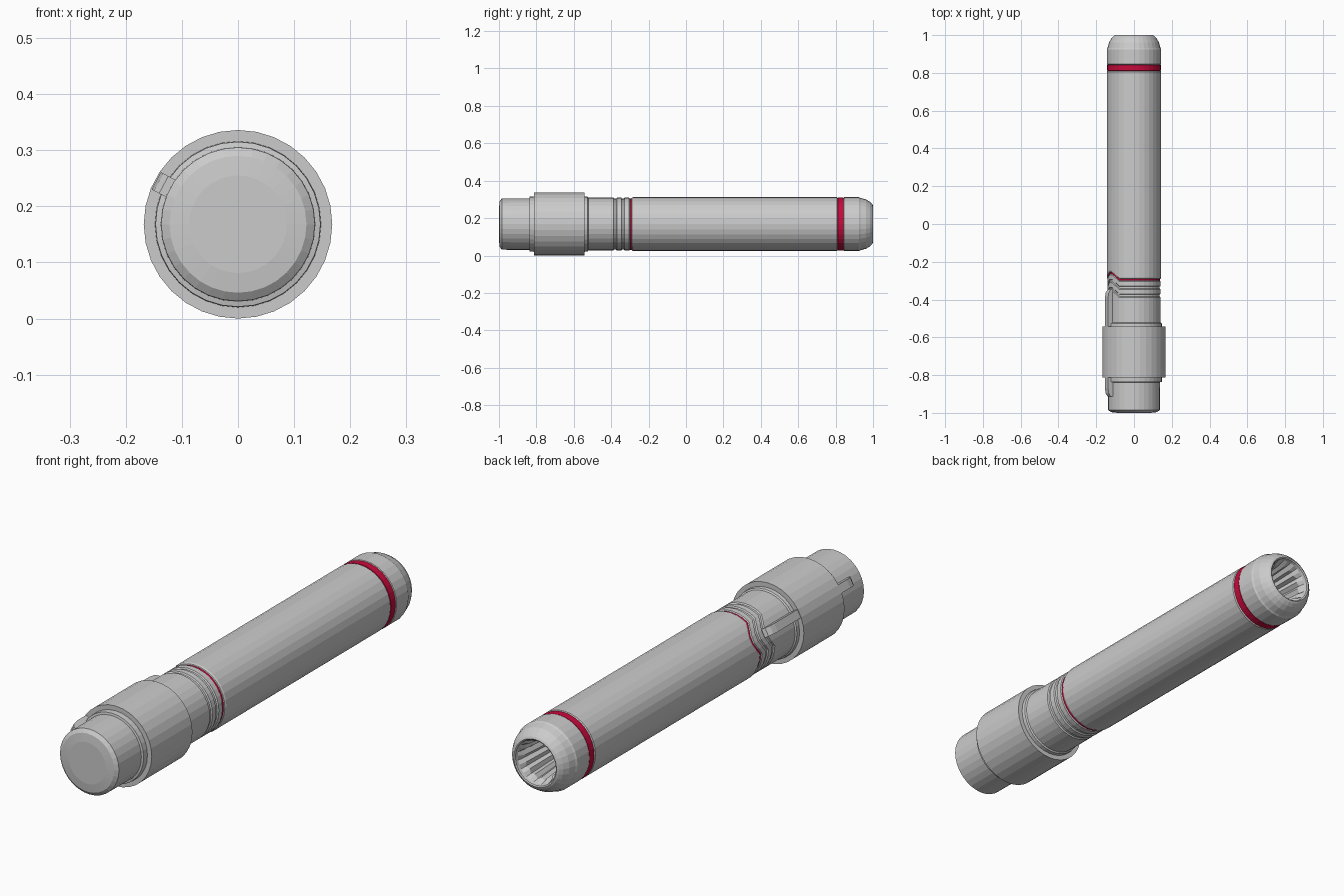
import bpy, bmesh, math
from mathutils import Vector

if "Cube" in bpy.data.objects:
    bpy.data.objects.remove(bpy.data.objects["Cube"])

SEGS = 32
CZ = 0.168                      # height of the long axis
CLIP_ANGLE = math.radians(152)


def material(name, rgb):
    m = bpy.data.materials.new(name)
    m.diffuse_color = (*rgb, 1)
    m.use_nodes = True
    m.node_tree.nodes["Principled BSDF"].inputs["Base Color"].default_value = m.diffuse_color
    return m


grey = material("light grey plastic", (0.60, 0.60, 0.60))
red = material("crimson band", (0.57, 0.003, 0.045))


def finish(name, bm, mat):
    bmesh.ops.recalc_face_normals(bm, faces=bm.faces)
    me = bpy.data.meshes.new(name)
    bm.to_mesh(me)
    bm.free()
    me.materials.append(mat)
    ob = bpy.data.objects.new(name, me)
    bpy.context.collection.objects.link(ob)
    return ob


def bulge(a):
    """Forward shift of the grooves where they pass around the clip tip."""
    d = abs(math.degrees(a - CLIP_ANGLE))
    return 0.035 * max(0.0, min(1.0, (26 - d) / 16))


def lathe(name, rows, mat, bend=lambda y: 0, radius=lambda r, i: r, segs=SEGS):
    """Spin (y, r) rows round the long axis; r = 0 closes an end."""
    bm = bmesh.new()
    rings = []
    for y, r in rows:
        if r == 0:
            rings.append([bm.verts.new((0, y, CZ))] * segs)
            continue
        ring = []
        for i in range(segs):
            a = 2 * math.pi * i / segs
            rr = radius(r, i)
            ring.append(bm.verts.new((rr * math.cos(a), y + bend(y) * bulge(a),
                                      CZ + rr * math.sin(a))))
        rings.append(ring)
    for p, q in zip(rings, rings[1:]):
        for i in range(segs):
            j = (i + 1) % segs
            bm.faces.new(list(dict.fromkeys((p[i], p[j], q[j], q[i]))))
    return finish(name, bm, mat)


# Rear plug with a shallow domed end
lathe("end_plug", [(-1, 0), (-1, 0.087), (-0.996, 0.122), (-0.985, 0.137), (-0.838, 0.138)], grey)

# Wide collar with a narrow shoulder on both sides
lathe("collar", [(-0.838, 0.138), (-0.836, 0.147), (-0.812, 0.148), (-0.812, 0.168),
                 (-0.542, 0.168), (-0.542, 0.148), (-0.526, 0.147), (-0.522, 0.141)], grey)

# Sleeve with grooves that bend round the clip
groove_bend = lambda y: 1 if y > -0.40 else 0
lathe("grooved_sleeve", [(-0.522, 0.141), (-0.41, 0.141), (-0.388, 0.141), (-0.384, 0.136),
                         (-0.374, 0.136), (-0.370, 0.141), (-0.346, 0.141), (-0.342, 0.136),
                         (-0.332, 0.136), (-0.328, 0.141), (-0.304, 0.141), (-0.300, 0.1375)],
      grey, groove_bend)
lathe("thin_red_ring", [(-0.300, 0.1375), (-0.291, 0.1375)], red, groove_bend)

# Long barrel
lathe("barrel", [(-0.291, 0.1375), (-0.289, 0.141), (-0.282, 0.144), (-0.20, 0.144),
                 (0.806, 0.144), (0.811, 0.140)], grey, lambda y: 1 if y < -0.25 else 0)
lathe("red_band", [(0.811, 0.140), (0.812, 0.1425), (0.842, 0.1425), (0.843, 0.140)], red)

# Rounded nose with an open mouth
lathe("nose", [(0.843, 0.140), (0.846, 0.144), (0.925, 0.144), (0.932, 0.140), (0.962, 0.132),
               (0.984, 0.119), (0.996, 0.107), (1.0, 0.099), (0.997, 0.094), (0.985, 0.092)], grey)

# Fluted socket inside the mouth
lathe("fluted_socket", [(0.985, 0.092), (0.96, 0.087), (0.80, 0.072), (0.78, 0)], grey,
      radius=lambda r, i: r if i % 2 or r > 0.09 else r * 0.86, segs=SEGS)

# Clip bar running lengthwise through the collar, with tapered ends
radial = Vector((math.cos(CLIP_ANGLE), 0, math.sin(CLIP_ANGLE)))
side = Vector((-radial.z, 0, radial.x)) * 0.0175
profile = [(-0.912, 0.13), (-0.912, 0.150), (-0.898, 0.160), (-0.87, 0.165), (-0.39, 0.165),
           (-0.365, 0.161), (-0.347, 0.150), (-0.340, 0.13)]
bm = bmesh.new()
ends = [[bm.verts.new(Vector((0, y, CZ)) + radial * r + side * s) for y, r in profile]
        for s in (-1, 1)]
for e in ends:
    bm.faces.new(e)
for i in range(len(profile)):
    j = (i + 1) % len(profile)
    bm.faces.new((ends[0][i], ends[0][j], ends[1][j], ends[1][i]))
finish("clip_bar", bm, grey)
